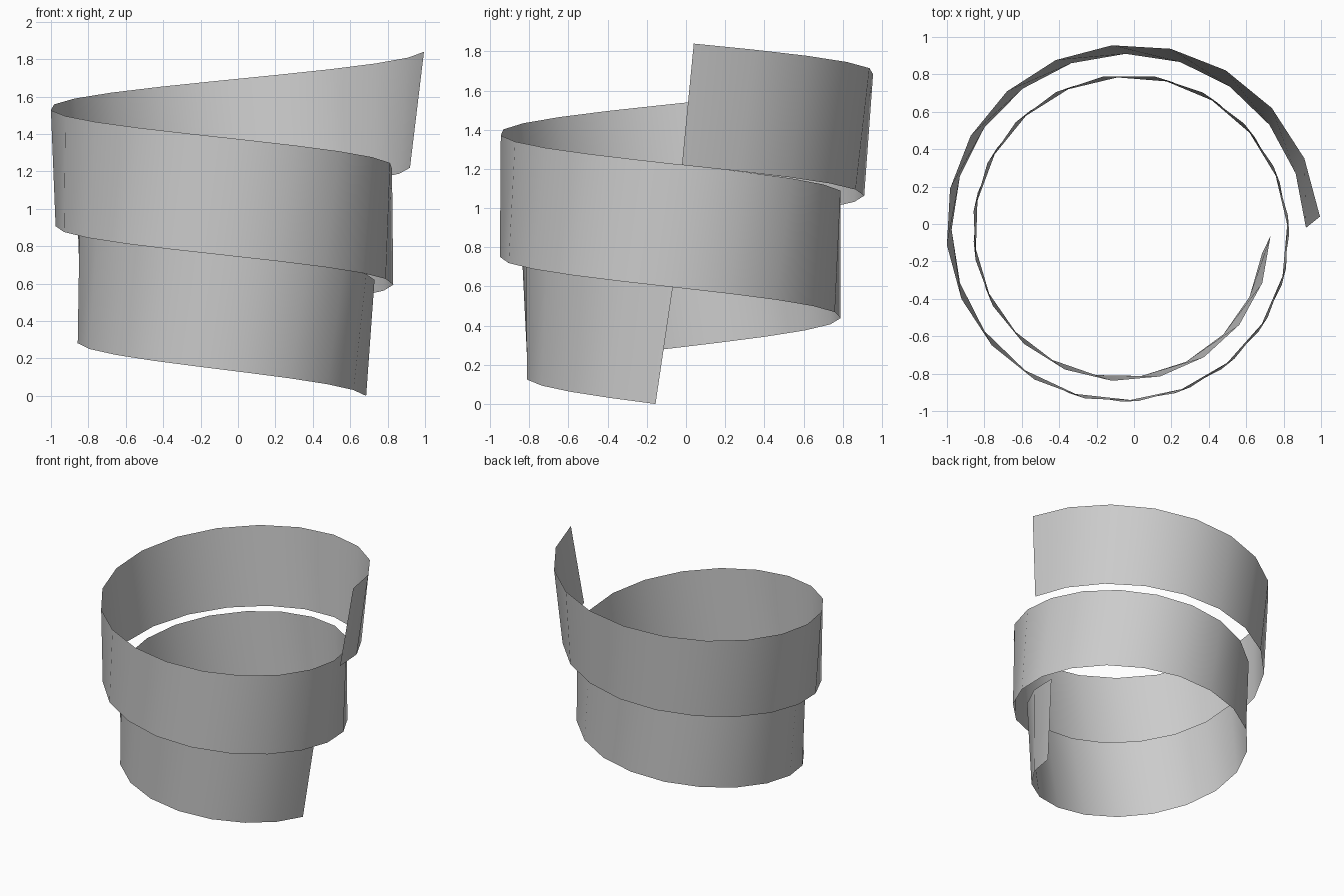
import bpy
import bmesh
from math import cos, sin, radians
from mathutils import Vector

cube = bpy.data.objects.get("Cube")
if cube:
    bpy.data.objects.remove(cube, do_unlink=True)

SEGMENTS = 39
CENTRE = Vector((-0.047, -0.046, 0))

# Radius at every quarter turn, from the high end down to the low end
TOP_RADII = [1.047, 1.006, 0.958, 0.904, 0.877, 0.846, 0.816, 0.794, 0.777]
BOTTOM_RADII = [0.967, 0.956, 0.928, 0.904, 0.877, 0.836, 0.813, 0.774, 0.737]


def edge_point(i, radii, start, step, growth, z_start):
    """Point i of a tapering spiral edge that descends as it turns."""
    degrees = start + i * (step + growth * i)
    quarter = min(degrees / 90, len(radii) - 1.001)
    k = int(quarter)
    r = radii[k] + (radii[k + 1] - radii[k]) * (quarter - k)
    a = radians(degrees)
    z = z_start * 1.0 - 1.22 * i / SEGMENTS
    return CENTRE + Vector((r * cos(a), r * sin(a), z))


# Spiral ribbon: a single sheet between its top and bottom edges
bm = bmesh.new()
rows = []
for i in range(SEGMENTS + 1):
    low = bm.verts.new(edge_point(i, BOTTOM_RADII, 1.5, 17.6, 0.0155, 1.22))
    high = bm.verts.new(edge_point(i, TOP_RADII, 4.7, 17.8, 0.013, 1.84))
    rows.append((low, high))
for (low_a, high_a), (low_b, high_b) in zip(rows, rows[1:]):
    bm.faces.new((low_a, low_b, high_b, high_a)).smooth = True

mesh = bpy.data.meshes.new("spiral_ribbon")
bm.to_mesh(mesh)
bm.free()
ribbon = bpy.data.objects.new("spiral_ribbon", mesh)
bpy.context.collection.objects.link(ribbon)

# Plain grey material
grey = bpy.data.materials.new("light_grey")
grey.use_nodes = True
colour = (0.6, 0.6, 0.6, 1)
grey.diffuse_color = colour
grey.node_tree.nodes["Principled BSDF"].inputs["Base Color"].default_value = colour
mesh.materials.append(grey)
